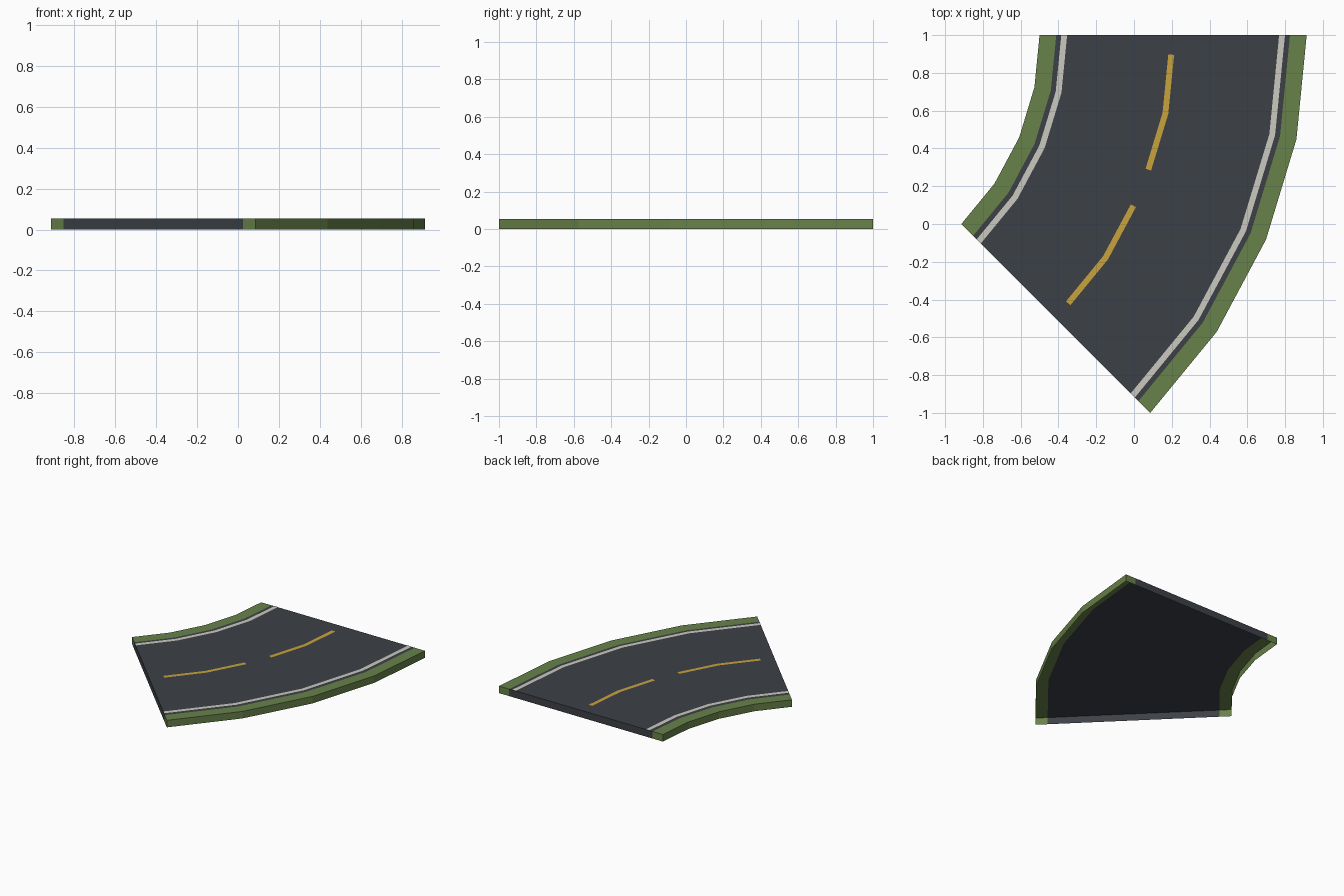
import bpy, bmesh, math
from mathutils import Vector

cube = bpy.data.objects.get("Cube")
if cube:
    bpy.data.objects.remove(cube)

# Main dimensions: a 45 degree bend made of four straight segments
INNER, OUTER = math.sqrt(2), 2 * math.sqrt(2)
VERGE = (OUTER - INNER) / 16
MIDDLE = (INNER + OUTER) / 2
CENTRE = Vector((-(OUTER + 1) / 2, 1, 0))
SEGMENTS = 4
STEP = math.radians(45) / SEGMENTS
HEIGHT = 0.055


def material(name, colour):
    mat = bpy.data.materials.new(name)
    mat.use_nodes = True
    mat.diffuse_color = (*colour, 1)
    bsdf = mat.node_tree.nodes["Principled BSDF"]
    bsdf.inputs["Base Color"].default_value = (*colour, 1)
    bsdf.inputs["Roughness"].default_value = 0.9
    return mat


asphalt = material("asphalt", (0.046, 0.053, 0.063))
grass = material("grass", (0.14, 0.225, 0.068))
white_paint = material("white_paint", (0.60, 0.59, 0.53))
yellow_paint = material("yellow_paint", (0.58, 0.36, 0.045))


def bend_point(radius, t, z):
    """Point on the faceted bend, t counted in segments from the back end."""
    k = min(int(t), SEGMENTS - 1)
    a, b = (CENTRE + radius * Vector((math.cos(i * STEP), -math.sin(i * STEP), 0))
            for i in (k, k + 1))
    return a.lerp(b, t - k) + Vector((0, 0, z))


def ribbon(name, r0, r1, mat, start=0, end=SEGMENTS, z=HEIGHT, walls=""):
    """Flat strip along the bend; walls drop to the ground at the chosen borders."""
    stations = [start] + [i for i in range(SEGMENTS + 1) if start < i < end] + [end]
    bm = bmesh.new()
    rows = [[bm.verts.new(bend_point(r, t, z)) for r in (r0, r1)] for t in stations]
    for (a, b), (c, d) in zip(rows, rows[1:]):
        bm.faces.new((a, c, d, b))
    borders = []
    if "ends" in walls:
        borders += [tuple(rows[0]), tuple(rows[-1])]
    for word, side in (("inner", 0), ("outer", 1)):
        if word in walls:
            borders += [(p[side], q[side]) for p, q in zip(rows, rows[1:])]
    if borders:
        edges = [bm.edges.get(pair) for pair in borders]
        skirt = bmesh.ops.extrude_edge_only(bm, edges=edges)["geom"]
        for v in skirt:
            if isinstance(v, bmesh.types.BMVert):
                v.co.z = 0
        bmesh.ops.recalc_face_normals(bm, faces=bm.faces[:])
    bm.normal_update()
    bm.faces.ensure_lookup_table()
    if bm.faces[0].normal.z < 0:
        bmesh.ops.reverse_faces(bm, faces=bm.faces[:])
    mesh = bpy.data.meshes.new(name)
    bm.to_mesh(mesh)
    bm.free()
    mesh.materials.append(mat)
    obj = bpy.data.objects.new(name, mesh)
    bpy.context.collection.objects.link(obj)
    return obj


# Road deck and grass verges, open underneath
ribbon("road_deck", INNER + VERGE, OUTER - VERGE, asphalt, walls="ends")
ribbon("inner_verge", INNER, INNER + VERGE, grass, walls="ends inner")
ribbon("outer_verge", OUTER - VERGE, OUTER, grass, walls="ends outer")

# Painted markings as thin sheets just above the deck
PAINT_Z = HEIGHT + 0.002
EDGE_OFFSET, LINE = 0.115, 0.031
ribbon("inner_edge_line", INNER + EDGE_OFFSET, INNER + EDGE_OFFSET + LINE,
       white_paint, z=PAINT_Z)
ribbon("outer_edge_line", OUTER - EDGE_OFFSET - LINE, OUTER - EDGE_OFFSET,
       white_paint, z=PAINT_Z)
for label, first in (("back", 0.25), ("front", 2.25)):
    ribbon(label + "_centre_dash", MIDDLE - LINE / 2, MIDDLE + LINE / 2,
           yellow_paint, start=first, end=first + 1.5, z=PAINT_Z)
